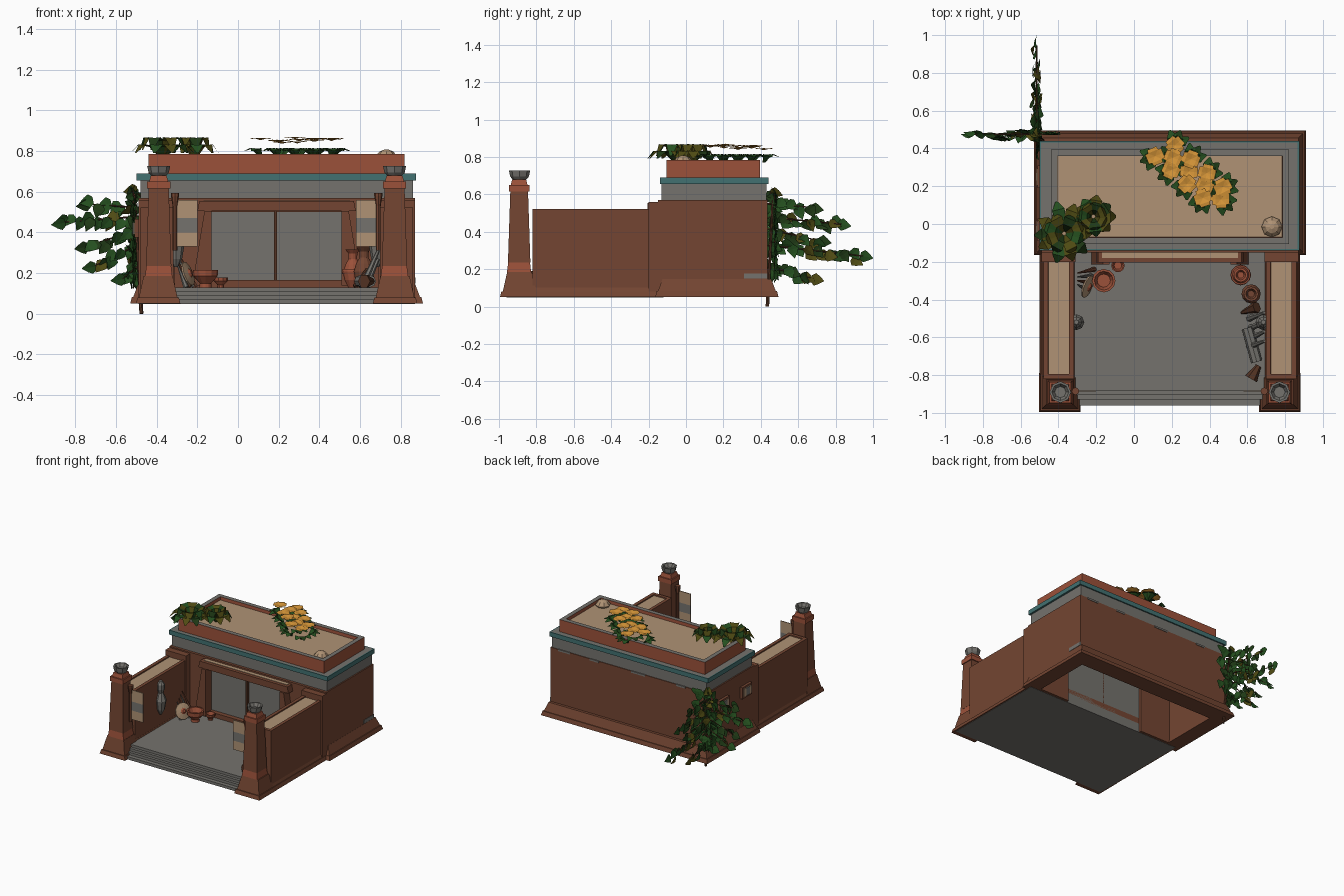
import bpy, bmesh, math, random
from mathutils import Vector, Matrix

if "Cube" in bpy.data.objects:
    bpy.data.objects.remove(bpy.data.objects["Cube"])
random.seed(4)
PI = math.pi
CX = 0.19                       # symmetry axis of the building

def mat(name, r, g, b):
    m = bpy.data.materials.new(name)
    m.diffuse_color = tuple((c / 255) ** 2.2 for c in (r, g, b)) + (1,)
    m.use_nodes = True
    m.node_tree.nodes["Principled BSDF"].inputs["Base Color"].default_value = m.diffuse_color
    return m
BROWN = mat("brown_clay", 115, 71, 53)
TERRA = mat("terracotta", 154, 82, 60)
SAND = mat("sand", 174, 145, 116)
GREY = mat("grey_stone", 116, 114, 109)
TEAL = mat("teal_paint", 68, 112, 112)
DARK = mat("dark_wood", 84, 54, 40)
GREEN = mat("ivy_green", 41, 80, 36)
DEEP = mat("deep_green", 36, 60, 28)
OLIVE = mat("olive", 80, 76, 26)
ORANGE = mat("orange_petal", 210, 146, 58)

def finish(name, bm, *mats, normals=True):
    if normals:
        bmesh.ops.recalc_face_normals(bm, faces=bm.faces)
    me = bpy.data.meshes.new(name)
    bm.to_mesh(me)
    bm.free()
    for m in mats:
        me.materials.append(m)
    ob = bpy.data.objects.new(name, me)
    bpy.context.collection.objects.link(ob)
    return ob

def box(name, x0, x1, y0, y1, z0, z1, m, taper=0, inset=None, top=None, rim=None):
    """Box with tapered top; inset=(width, depth) sinks a panel coloured top."""
    bm = bmesh.new()
    t = taper
    lo = [bm.verts.new((x, y, z0)) for x, y in ((x0, y0), (x1, y0), (x1, y1), (x0, y1))]
    hi = [bm.verts.new((x, y, z1)) for x, y in
          ((x0 + t, y0 + t), (x1 - t, y0 + t), (x1 - t, y1 - t), (x0 + t, y1 - t))]
    bm.faces.new(lo[::-1])
    up = bm.faces.new(hi)
    for i in range(4):
        bm.faces.new((lo[i], lo[(i + 1) % 4], hi[(i + 1) % 4], hi[i]))
    bm.normal_update()
    if inset:
        r = bmesh.ops.inset_individual(bm, faces=[up], thickness=inset[0])
        for f in r["faces"]:
            f.material_index = 2 if rim else 0
        if inset[1]:
            r = bmesh.ops.inset_individual(bm, faces=[up], thickness=.002, depth=-inset[1])
            for f in r["faces"]:
                f.material_index = 0
    if top:
        up.material_index = 1
    return finish(name, bm, m, top or m, rim or m, normals=False)

def both(name, x0, x1, *a, **k):
    box("left_" + name, x0, x1, *a, **k)
    box("right_" + name, 2 * CX - x1, 2 * CX - x0, *a, **k)

def lathe(name, prof, pos, m, n=10, rot=None, s=1):
    bm = bmesh.new()
    R = rot or Matrix.Identity(3)
    rings = [[bm.verts.new(Vector(pos) + R @ Vector((r * s * math.cos(2 * PI * i / n), r * s * math.sin(2 * PI * i / n), z * s)))
              for i in range(n)] for r, z in prof]
    for a, b in zip(rings, rings[1:]):
        for i in range(n):
            bm.faces.new((a[i], a[(i + 1) % n], b[(i + 1) % n], b[i]))
    bm.faces.new(rings[0][::-1])
    bm.faces.new(rings[-1])
    return finish(name, bm, m)

def rod(name, p, q, r0, r1, m, n=6):
    d = Vector(q) - Vector(p)
    return lathe(name, [(r0, 0), (r1, d.length)], p, m, n, d.to_track_quat('Z', 'Y').to_matrix())

def prism(name, pts, y0, y1, m):
    bm = bmesh.new()
    f = bm.faces.new([bm.verts.new((x, y0, z)) for x, z in pts])
    r = bmesh.ops.extrude_face_region(bm, geom=[f])
    for v in r["geom"]:
        if isinstance(v, bmesh.types.BMVert):
            v.co.y = y1
    return finish(name, bm, m)

# --- rear building: hollow walls, plinth, bands and roof tray
for nm, x0, x1, y0, y1 in (("back_wall", -.49, .87, .37, .435), ("left_wall", -.49, -.42, -.14, .37),
                           ("right_wall", .80, .87, -.14, .37), ("front_wall_left", -.49, -.15, -.15, -.1),
                           ("front_wall_right", .53, .87, -.15, -.1), ("front_wall_top", -.15, .53, -.15, -.1)):
    box(nm, x0, x1, y0, y1, .5 if nm.endswith("top") else .05, .57, BROWN)
for nm, x0, x1, y0, y1 in (("back", -.53, .91, .36, .495), ("left", -.53, -.41, -.165, .495),
                           ("right", .79, .91, -.165, .495)):
    box(nm + "_plinth_foot", x0, x1, y0, y1, .05, .082, BROWN, taper=.008)
    box(nm + "_plinth_slope", x0 + .014, x1 - .014, y0 + .014, y1 - .014, .08, .147, BROWN, taper=.025)
box("grey_band", -.48, .86, -.13, .43, .565, .656, GREY)
box("teal_cornice", -.5, .875, -.14, .44, .655, .69, TEAL, inset=(.012, 0), top=GREY)
box("roof_tray", -.44, .82, -.105, .395, .69, .785, TERRA, inset=(.048, .025), top=SAND, rim=GREY)
lathe("roof_rock", [(.045, 0), (.055, .02), (.035, .045), (.012, .055)], (.73, -.015, .752), SAND, 8)
for i, y in enumerate((.25, -.03)):      # small windows on the left wall
    box(f"window_frame_{i}", -.51, -.485, y - .06, y + .06, .375, .465, BROWN)
    box(f"window_pane_{i}", -.515, -.505, y - .045, y + .045, .39, .45, SAND)
    box(f"window_bar_{i}", -.519, -.51, y - .02, y + .02, .39, .45, GREY)
for i, (x, w) in enumerate(((-.3, .08), (.05, .12), (.45, .08), (.7, .1))):   # worn patches
    box(f"back_worn_patch_{i}", x, x + w, .43, .438, .558, .572, GREY)
box("side_worn_patch", .865, .873, .31, .436, .15, .178, GREY)

# --- doorway
box("door_panel", -.16, .54, -.14, -.12, .1, .52, GREY)
box("door_post", .178, .192, -.16, -.12, .14, .51, DARK)
box("door_sill", -.16, .54, -.175, -.12, .12, .165, BROWN)
prism("lintel", [(-.2, .505), (.58, .505), (.57, .555), (-.19, .555)], -.205, -.14, BROWN)
box("lintel_top", -.17, .55, -.18, -.145, .55, .558, SAND)
for s, side in ((1, "left"), (-1, "right")):
    leg = [(CX + s * (x - CX), z) for x, z in ((-.165, .505), (-.13, .505), (-.13, .14), (-.225, .14))]
    prism(side + "_door_leg", leg, -.215, -.14, BROWN)

# --- forecourt floor and steps
box("floor_underside", -.49, .87, -.96, -.12, .048, .07, GREY)
for i in range(4):
    box(f"step_{i}", -.35, .73, -.95 + .022 * i, -.12, .05 + .02 * i, .07 + .02 * i, GREY)

# --- side walls, gate pillars, bowls
both("arm_foot", -.5, -.285, -.985, -.15, .05, .08, BROWN, taper=.008)
both("arm_slope", -.488, -.297, -.97, -.15, .078, .14, BROWN, taper=.02)
both("arm_wall", -.48, -.318, -.82, -.14, .05, .522, BROWN, inset=(.036, .008), top=SAND)
both("arm_pier", -.49, -.31, -.2, -.13, .05, .56, BROWN)
both("pedestal_foot", -.502, -.283, -.995, -.79, .05, .08, BROWN, taper=.008)
both("pedestal", -.488, -.297, -.98, -.8, .078, .185, BROWN, taper=.024)
both("pillar_foot", -.457, -.323, -.957, -.828, .185, .235, TERRA, taper=.006)
both("pillar_shaft", -.452, -.328, -.952, -.832, .235, .625, BROWN, taper=.013)
both("pillar_collar", -.447, -.333, -.947, -.837, .615, .65, TERRA)
both("pillar_cap", -.437, -.343, -.937, -.847, .65, .68, TERRA, taper=.008)
BOWL = [(.03, 0), (.05, .022), (.057, .055), (.045, .055), (.03, .03)]
for s, side in ((1, "left"), (-1, "right")):
    X = lambda x: CX + s * (x - CX)
    lathe(side + "_fire_bowl", BOWL, (X(-.39), -.89, .673), GREY, 8)
    lathe(side + "_banner_pole", [(.012, 0), (.012, .22), (.02, .27), (.02, .285)], (X(-.31), -.885, .31), BROWN, 8)
    for i, (z0, z1, m) in enumerate(((.33, .4, SAND), (.4, .47, GREY), (.47, .56, SAND))):
        xa, xb = sorted((X(-.3), X(-.2)))
        box(f"{side}_banner_{i}", xa, xb, -.888, -.882, z0, z1, m)
    # wall sconce
    lathe(side + "_sconce", [(.01, 0), (.03, .04), (.042, .11), (.02, .17), (.03, .2), (.03, .235), (.012, .26)],
          (X(-.305), -.52, .23), GREY, 8)

# --- pottery and leaning goods
POT = [(.03, 0), (.028, .02), (.06, .055), (.062, .085), (.05, .085), (.035, .05)]
VASE = [(.025, 0), (.045, .04), (.052, .08), (.04, .12), (.022, .15), (.024, .18), (.04, .2), (.028, .2), (.018, .17)]
lathe("wide_pot", POT, (-.16, -.3, .13), TERRA, 12)
lathe("small_pot", POT, (-.085, -.22, .13), TERRA, 10, s=.58)
lathe("tall_vase", VASE, (.565, -.27, .13), TERRA, 12, s=.93)
lathe("dark_vase", VASE, (.62, -.37, .13), BROWN, 12, s=.98)
lathe("vase_band", [(.052, 0), (.055, .012), (.052, .024)], (.565, -.27, .195), TERRA, 12)
tilt = Matrix.Rotation(1.2, 3, 'Y') @ Matrix.Rotation(.35, 3, 'X')
lathe("round_shield", [(.062, 0), (.062, .008), (.02, .016)], (-.25, -.33, .195), SAND, 12, tilt)
lathe("shield_boss", [(.025, 0), (.012, .012)], Vector((-.25, -.33, .195)) + tilt @ Vector((0, 0, .014)), TERRA, 8, tilt)
for i in range(4):
    rod(f"left_spear_{i}", (-.21 - .015 * i, -.24 - .035 * i, .13), (-.3, -.26 - .02 * i, .31 - .02 * i), .014, .003, (BROWN, GREY)[i % 2])
for i in range(4):
    y = -.5 - .05 * i
    rod(f"right_spear_{i}", (.61 + .008 * (i % 3), y, .13), (.69, y + .03, .31 - .02 * (i % 3)), .018, .008, GREY)
rod("brown_cone_a", (.57, -.47, .135), (.65, -.44, .2), .008, .032, DARK)
rod("brown_cone_b", (.66, -.75, .16), (.62, -.82, .16), .015, .035, DARK)
rod("grey_roll", (.60, -.55, .16), (.65, -.73, .16), .03, .03, GREY, 8)

# --- plants
def leaf(bm, base, d, side, prof, m):
    """Strip leaf: prof rows are (along, half width, lift); folded along the midrib."""
    d, side = d.normalized(), side.normalized()
    up = d.cross(side)
    rows = [[bm.verts.new(base + d * a + side * (k * w) + up * (h + (.1 * w if k else 0))) for k in (-1, 0, 1)]
            for a, w, h in prof]
    for a, b in zip(rows, rows[1:]):
        for k in (0, 1):
            bm.faces.new((a[k], a[k + 1], b[k + 1], b[k])).material_index = m

IVY = [(-.012, .018, 0), (.008, .034, .004), (.03, .022, .004), (.058, .001, -.004)]
# each branch: start height, reach, end height
fans = (("ivy_left", Vector((-1, 0, 0)), Vector((-.47, .475, 0)),
         ((.48, .39, .45), (.52, .27, .54), (.42, .28, .33), (.35, .24, .235), (.25, .1, .17), (.57, .04, .61))),
        ("ivy_back", Vector((0, 1, 0)), Vector((-.515, .42, 0)),
         ((.48, .41, .44), (.55, .26, .53), (.42, .3, .35), (.33, .525, .27), (.22, .26, .15), (.58, .04, .61))))
for name, out, org, branches in fans:
    bm = bmesh.new()
    for j, (z0, reach, z1) in enumerate(branches):
        p, q = org + Vector((0, 0, z0)), org + out * reach + Vector((0, 0, z1))
        rod(f"{name}_stem_{j}", p, q, .005, .003, DARK, 4)
        n = max(3, int(reach / .028))
        for i in range(n):
            t = (i + 1) / n
            b = p.lerp(q, t) + Vector([random.uniform(-.02, .02) for _ in range(3)]) * (1 - .8 * (i == n - 1))
            d = out * random.uniform(.1, .9) + Vector((0, 0, random.uniform(-1, -.1)))
            if i == n - 1:
                d = out + Vector((0, 0, -.2))
            nrm = out.cross(Vector((0, 0, 1)))
            side = d.cross(nrm) + nrm * random.uniform(-.6, .6)
            leaf(bm, b, d, side, IVY, random.choice((0, 0, 1, 1, 2)))
    for i in range(22):                   # leaves hugging the wall corner
        b = org - out * random.uniform(-.05, .06) + Vector((0, 0, random.uniform(.17, .6)))
        leaf(bm, b, Vector((0, 0, -1)) + out * random.uniform(-.5, .5),
             out + out.cross(Vector((0, 0, 1))) * random.uniform(-.4, .4), IVY, random.choice((0, 0, 1)))
    finish(name, bm, GREEN, DEEP, OLIVE, normals=False)
rod("ivy_trunk", (-.475, .435, 0), (-.51, .465, .6), .01, .006, DARK)

bm = bmesh.new()                          # two broad-leaf rosettes
for c, r, n in ((Vector((-.37, -.05, .765)), .165, 10), (Vector((-.215, .04, .765)), .115, 9)):
    for ring, (k, lift) in enumerate(((1, .065), (.7, .1))):
        for i in range(n - 2 * ring):
            a = 2 * PI * (i + .5 * ring) / (n - 2 * ring) + random.uniform(-.12, .12)
            L = r * k * random.uniform(.9, 1.05)
            leaf(bm, c, Vector((math.cos(a), math.sin(a), 0)), Vector((-math.sin(a), math.cos(a), 0)),
                 [(.01, .008, 0), (L * .4, .026, lift * .85), (L * .75, .034, lift), (L, .006, lift * .4)], (2, 1, 2, 0)[i % 4])
finish("roof_rosettes", bm, GREEN, DEEP, OLIVE, normals=False)

bm = bmesh.new()                          # flowering patch
for i in range(12):
    t = i / 11
    c = Vector((.15 + .31 * t, .40 - .27 * t, .835 + .025 * random.random()))
    c += Vector((.7, .75, 0)) * (.055 * (-1, 1, 0)[i % 3])
    a0 = random.uniform(0, PI)
    for k in range(4):
        a = a0 + k * PI / 2
        d, s = Vector((math.cos(a), math.sin(a), 0)), Vector((-math.sin(a), math.cos(a), 0))
        leaf(bm, c, d, s, [(.0, .004, 0), (.028, .029, .008), (.046, .026, .006)], 0)
    outw = Vector((.7, .75, 0)) * (-1, 1, 0)[i % 3] + Vector((.75, -.7, 0)) * (t - .5)
    for k in (-.7, 0, .7):                # green leaves under each flower, facing outward
        d = Matrix.Rotation(k, 3, 'Z') @ outw.normalized()
        leaf(bm, Vector((c.x, c.y, .80)), d, d.cross(Vector((0, 0, -1))),
             [(0, .008, -.03), (.045, .03, .012), (.085, .005, .0)], 1 + (k == 0))
finish("roof_flowers", bm, ORANGE, GREEN, DEEP, normals=False)
